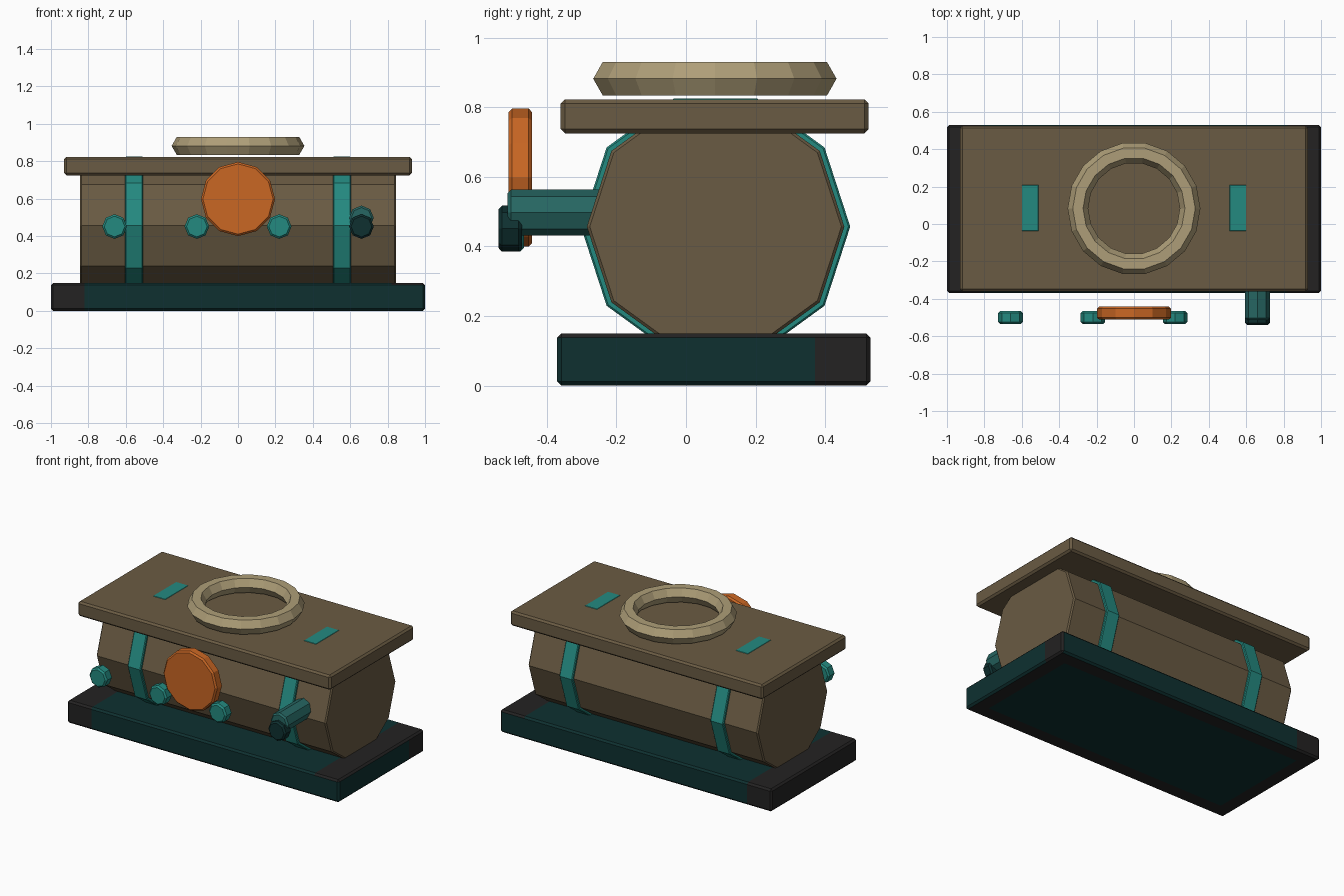
import bpy, bmesh, math
from mathutils import Matrix, Vector

if "Cube" in bpy.data.objects:
    bpy.data.objects.remove(bpy.data.objects["Cube"])


def lin(c):
    c /= 255
    return c / 12.92 if c <= 0.04045 else ((c + 0.055) / 1.055) ** 2.4


def mat(name, r, g, b):
    m = bpy.data.materials.new(name)
    m.diffuse_color = (lin(r), lin(g), lin(b), 1)
    m.use_nodes = True
    m.node_tree.nodes["Principled BSDF"].inputs["Base Color"].default_value = m.diffuse_color
    return m


BROWN = mat("brown", 106, 91, 67)
TAN = mat("tan", 174, 158, 120)
TEAL = mat("teal", 36, 138, 128)
PIPE = mat("dull_teal", 38, 102, 98)
DEEP = mat("deep_teal", 14, 48, 48)
BLACK = mat("black", 35, 34, 34)
ORANGE = mat("orange", 202, 103, 36)


def finish(bm, name, *mats):
    bmesh.ops.recalc_face_normals(bm, faces=bm.faces)
    me = bpy.data.meshes.new(name)
    bm.to_mesh(me)
    bm.free()
    for m in mats:
        me.materials.append(m)
    ob = bpy.data.objects.new(name, me)
    bpy.context.collection.objects.link(ob)
    return ob


def bevel(bm, edges, w):
    bmesh.ops.bevel(bm, geom=edges, offset=w, segments=1, affect='EDGES', profile=0.5)


def box(lo, hi, w=0.012):
    bm = bmesh.new()
    lo, hi = Vector(lo), Vector(hi)
    bmesh.ops.create_cube(bm, size=1)
    for v in bm.verts:
        v.co = [(lo[i] + hi[i]) / 2 + v.co[i] * (hi[i] - lo[i]) for i in range(3)]
    bevel(bm, bm.edges[:], w)
    return bm


def prism(name, m, centre, axis, r, depth, sides, w=0.01):
    """Low-poly cylinder along x or y, with bevelled rims."""
    bm = bmesh.new()
    rings = []
    for s in (-depth / 2, depth / 2):
        ring = []
        for i in range(sides):
            a = 2 * math.pi * i / sides
            c, h = r * math.cos(a), r * math.sin(a)
            ring.append(bm.verts.new((s, c, h) if axis == 'x' else (c, s, h)))
        rings.append(ring)
    caps = [bm.faces.new(ring) for ring in rings]
    for i in range(sides):
        j = (i + 1) % sides
        bm.faces.new((rings[0][i], rings[0][j], rings[1][j], rings[1][i]))
    bmesh.ops.recalc_face_normals(bm, faces=bm.faces)
    if w:
        bevel(bm, [e for f in caps for e in f.edges], w)
    bmesh.ops.translate(bm, vec=centre, verts=bm.verts)
    return finish(bm, name, m)


# base slab: deep teal with black trim
bm = box((-1, -0.37, 0), (1, 0.53, 0.15))
for axis, cuts in ((0, (-0.9, -0.82, 0.82, 0.9)), (1, (-0.27, 0.37, 0.43))):
    for c in cuts:
        p, n = Vector((0, 0, 0)), Vector((0, 0, 0))
        p[axis], n[axis] = c, 1
        bmesh.ops.bisect_plane(bm, geom=bm.verts[:] + bm.edges[:] + bm.faces[:],
                               plane_co=p, plane_no=n)
bmesh.ops.recalc_face_normals(bm, faces=bm.faces)
for f in bm.faces:
    c, n = f.calc_center_median(), f.normal
    if n.z < -0.9:
        dark = abs(c.x) > 0.9 or c.y < -0.27 or c.y > 0.43
    elif n.z > 0.5:
        dark = abs(c.x) > 0.82
    elif n.x > 0.5:
        dark = c.y > 0.37
    else:
        dark = c.x < -0.82
    f.material_index = int(dark)
finish(bm, "base", DEEP, BLACK)

# barrel body and its two straps
prism("barrel_body", BROWN, (0, 0.085, 0.457), 'x', 0.37, 1.69, 10, 0.008)
for side, x in (("left", -0.555), ("right", 0.555)):
    prism(side + "_strap", TEAL, (x, 0.085, 0.457), 'x', 0.387, 0.096, 10, 0.005)

# lid
finish(box((-0.93, -0.36, 0.725), (0.93, 0.525, 0.823)), "lid", BROWN)

# ring floating on the lid
bm = bmesh.new()
N, M = 18, 6
v = []
for i in range(N):
    a = 2 * math.pi * i / N
    for j in range(M):
        b = 2 * math.pi * j / M
        r = 0.3 + 0.055 * math.cos(b)
        v.append(bm.verts.new((r * math.cos(a), 0.083 + r * math.sin(a),
                               0.882 + 0.055 * math.sin(b))))
for i in range(N):
    for j in range(M):
        k, l = (i + 1) % N, (j + 1) % M
        bm.faces.new((v[i * M + j], v[k * M + j], v[k * M + l], v[i * M + l]))
finish(bm, "top_ring", TAN)

# front dial
prism("front_dial", ORANGE, (0, -0.476, 0.598), 'y', 0.198, 0.068, 12)

# row of knobs, the last one sits under the spout
for i, x in enumerate((-0.66, -0.22, 0.22)):
    prism("knob_%d" % (i + 1), TEAL, (x, -0.5, 0.451), 'y', 0.066, 0.068, 8)
prism("spout_cap", DEEP, (0.66, -0.505, 0.451), 'y', 0.066, 0.068, 8)
prism("spout", PIPE, (0.66, -0.36, 0.497), 'y', 0.066, 0.306, 8)
